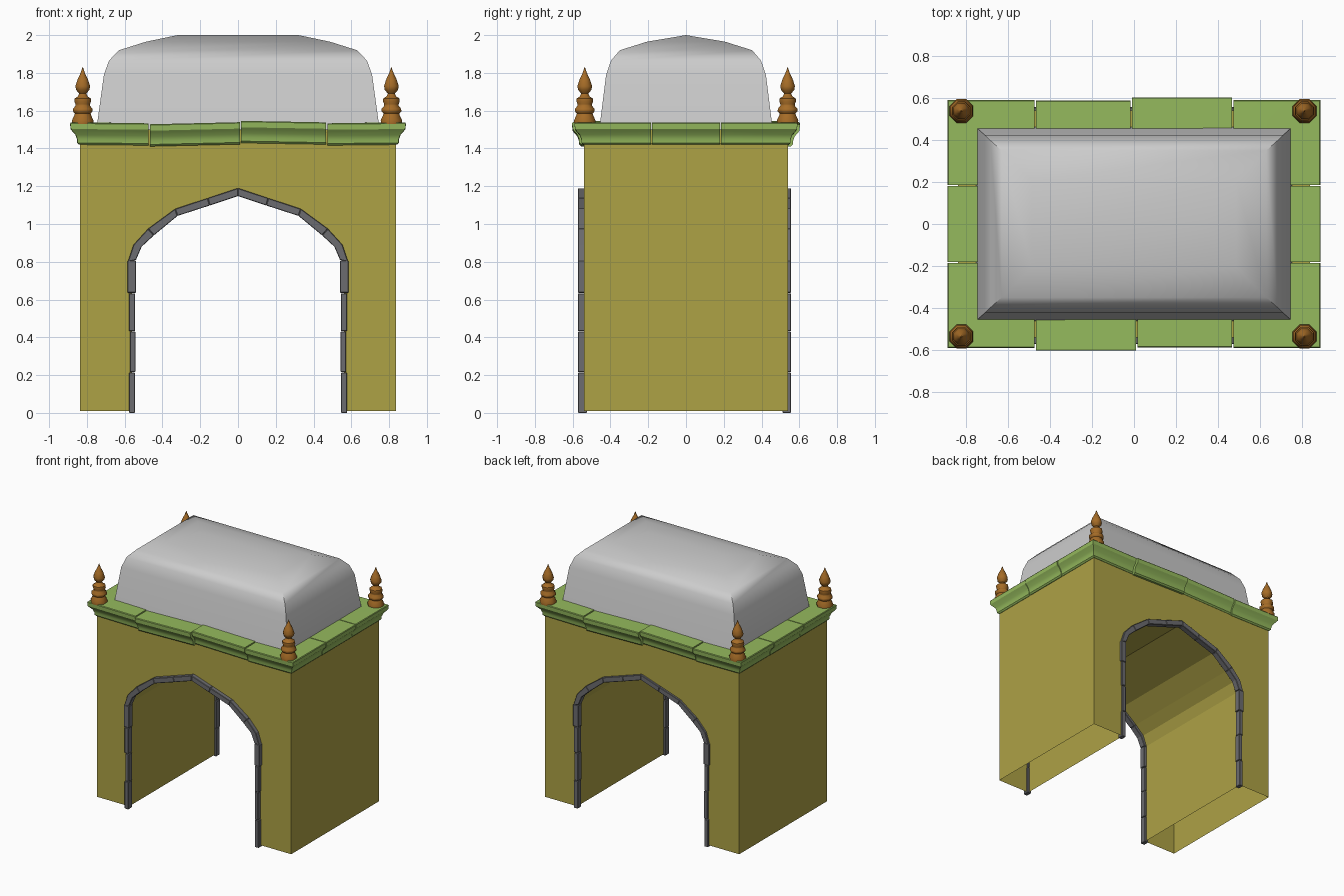
import bpy, bmesh
from math import cos, sin, pi, radians

if "Cube" in bpy.data.objects:
    bpy.data.objects.remove(bpy.data.objects["Cube"])

def mat(name, rgb):
    m = bpy.data.materials.new(name)
    m.diffuse_color = (*rgb, 1)
    m.use_nodes = True
    m.node_tree.nodes["Principled BSDF"].inputs["Base Color"].default_value = m.diffuse_color
    return m

OCHRE = mat("ochre", (0.42, 0.36, 0.06))
GREEN = mat("green", (0.30, 0.49, 0.11))
WOOD = mat("brown", (0.38, 0.15, 0.02))
STONE = mat("dark_grey", (0.15, 0.15, 0.16))

def finish(name, bm, material=None, smooth=None):
    bmesh.ops.remove_doubles(bm, verts=bm.verts, dist=1e-5)
    bmesh.ops.recalc_face_normals(bm, faces=bm.faces)
    me = bpy.data.meshes.new(name)
    bm.to_mesh(me)
    bm.free()
    ob = bpy.data.objects.new(name, me)
    bpy.context.collection.objects.link(ob)
    if material:
        me.materials.append(material)
    if smooth:
        bpy.ops.object.select_all(action='DESELECT')
        ob.select_set(True)
        bpy.context.view_layer.objects.active = ob
        bpy.ops.object.shade_smooth_by_angle(angle=radians(smooth))
    return ob

def loft(bm, rings, caps=(True, True)):
    """Join closed rings of points with quads, optionally capping the ends."""
    vs = [[bm.verts.new(p) for p in r] for r in rings]
    n = len(vs[0])
    for a, b in zip(vs, vs[1:]):
        for i in range(n):
            bm.faces.new((a[i], a[(i + 1) % n], b[(i + 1) % n], b[i]))
    if caps[0]:
        bm.faces.new(vs[0][::-1])
    if caps[1]:
        bm.faces.new(vs[-1])

BX, BY = 0.837, 0.54

# Body: block with a through arch, open underneath
half = [(0.56, 0.01), (0.56, 0.81), (0.53, 0.89), (0.46, 0.955), (0.33, 1.058)]
opening = half + [(0, 1.168)] + [(-x, z) for x, z in half[::-1]]
outline = [(BX, 0.01)] + opening + [(-BX, 0.01), (-BX, 1.5), (BX, 1.5)]
bm = bmesh.new()
loft(bm, [[(x, y, z) for x, z in outline] for y in (-BY, BY)])
bmesh.ops.delete(bm, geom=[f for f in bm.faces if max(v.co.z for v in f.verts) < 0.02],
                 context='FACES_ONLY')
bmesh.ops.triangulate(bm, faces=[f for f in bm.faces if len(f.verts) > 4])
finish("gate_body", bm, OCHRE)

# Arch trim: separate stones, each a run of (outer, inner) points
def jamb(z0, z1, o=0.578, i=0.545):
    return [((o, z0), (i, z0)), ((o, z1), (i, z1))]

arc = [((0.583, 0.80), (0.54, 0.81)), ((0.553, 0.89), (0.51, 0.88)),
       ((0.476, 0.975), (0.445, 0.94)), ((0.333, 1.08), (0.32, 1.043)),
       ((0.16, 1.137), (0.15, 1.098)), ((0, 1.19), (0, 1.148))]
stones = [jamb(0, 0.213), jamb(0.216, 0.43, 0.573, 0.543), jamb(0.433, 0.633),
          jamb(0.636, 0.806, 0.585, 0.54), arc[:3], arc[2:4], arc[3:5], arc[4:]]
for name, y0, y1 in (("front_arch_trim", -0.572, -0.525), ("back_arch_trim", 0.51, 0.556)):
    bm = bmesh.new()
    for s in stones:
        for m in (1, -1):
            part = bmesh.new()
            loft(part, [[(m * o[0], y0, o[1]), (m * i[0], y0, i[1]),
                         (m * i[0], y1, i[1]), (m * o[0], y1, o[1])] for o, i in s])
            bmesh.ops.recalc_face_normals(part, faces=part.faces)
            bmesh.ops.bevel(part, geom=[e for e in part.edges if e.calc_face_angle(0) > 1],
                            offset=0.003, segments=1, affect='EDGES')
            tmp = bpy.data.meshes.new("tmp")
            part.to_mesh(tmp)
            part.free()
            bm.from_mesh(tmp)
            bpy.data.meshes.remove(tmp)
    finish(name, bm, STONE)

# Cornice: moulding profile (outset from wall, height) swept along separate stones
moulding = [(-0.1, 1.42), (0.003, 1.42), (0.013, 1.43), (0.014, 1.45), (0.022, 1.472),
            (0.042, 1.495), (0.048, 1.503), (0.05, 1.532), (0.046, 1.537), (-0.1, 1.537)]
G = 0.003
# stations: x, y, outward x, outward y, extra outset, lift
corner_l = [(-0.47 - G, -BY, 0, -1, 0, -0.004), (-BX, -BY, -1, -1, 0, 0), (-BX, -0.183 - G, -1, 0, 0, 0)]
corner_r = [(-x, y, -nx, ny, e, l) for x, y, nx, ny, e, l in corner_l]
mid_l = [(-0.47 + G, -BY, 0, -1, 0.013, -0.009), (0.013 - G, -BY, 0, -1, 0.013, 0.002)]
mid_r = [(0.013 + G, -BY, 0, -1, -0.002, 0.009), (0.47 - G, -BY, 0, -1, -0.002, 0.001)]
side = [(-BX, -0.183 + G, -1, 0, 0.002, 0), (-BX, 0.183 - G, -1, 0, 0.002, 0)]
for label, r in (("front", 1), ("back", -1)):
    bm = bmesh.new()
    for stone in (corner_l, corner_r, mid_l, mid_r, side):
        loft(bm, [[(r * (x + nx * (o + e)), r * (y + ny * (o + e)), z + l) for o, z in moulding]
                  for x, y, nx, ny, e, l in stone])
    finish(label + "_cornice", bm, GREEN, 25)

# Roof: rectangular rings rising to a short ridge
bm = bmesh.new()
levels = [(0.752, 0.463, 1.50), (0.745, 0.455, 1.535), (0.71, 0.423, 1.79), (0.683, 0.397, 1.865),
          (0.63, 0.35, 1.92), (0.487, 0.207, 1.965), (0.32, 0, 2.0)]
loft(bm, [[(-x, -y, z), (x, -y, z), (x, y, z), (-x, y, z)] for x, y, z in levels], (True, False))
bmesh.ops.remove_doubles(bm, verts=bm.verts, dist=1e-5)
finish("domed_roof", bm, None, 40)

# Corner finials: turned spires
turned = [(0.06, 1.53), (0.061, 1.55), (0.048, 1.575), (0.045, 1.585), (0.057, 1.597), (0.056, 1.61),
          (0.042, 1.625), (0.042, 1.635), (0.048, 1.65), (0.046, 1.665), (0.028, 1.675), (0.02, 1.69),
          (0.038, 1.71), (0.042, 1.73), (0.03, 1.765), (0.012, 1.80), (0.001, 1.83)]
for fx, fy, label in ((-0.822, -0.536, "front_left"), (0.812, -0.536, "front_right"),
                      (-0.822, 0.538, "back_left"), (0.812, 0.538, "back_right")):
    bm = bmesh.new()
    loft(bm, [[(fx + rad * cos(k * pi / 4 + pi / 8), fy + rad * sin(k * pi / 4 + pi / 8), z)
               for k in range(8)] for rad, z in turned])
    finish(label + "_finial", bm, WOOD, 50)
